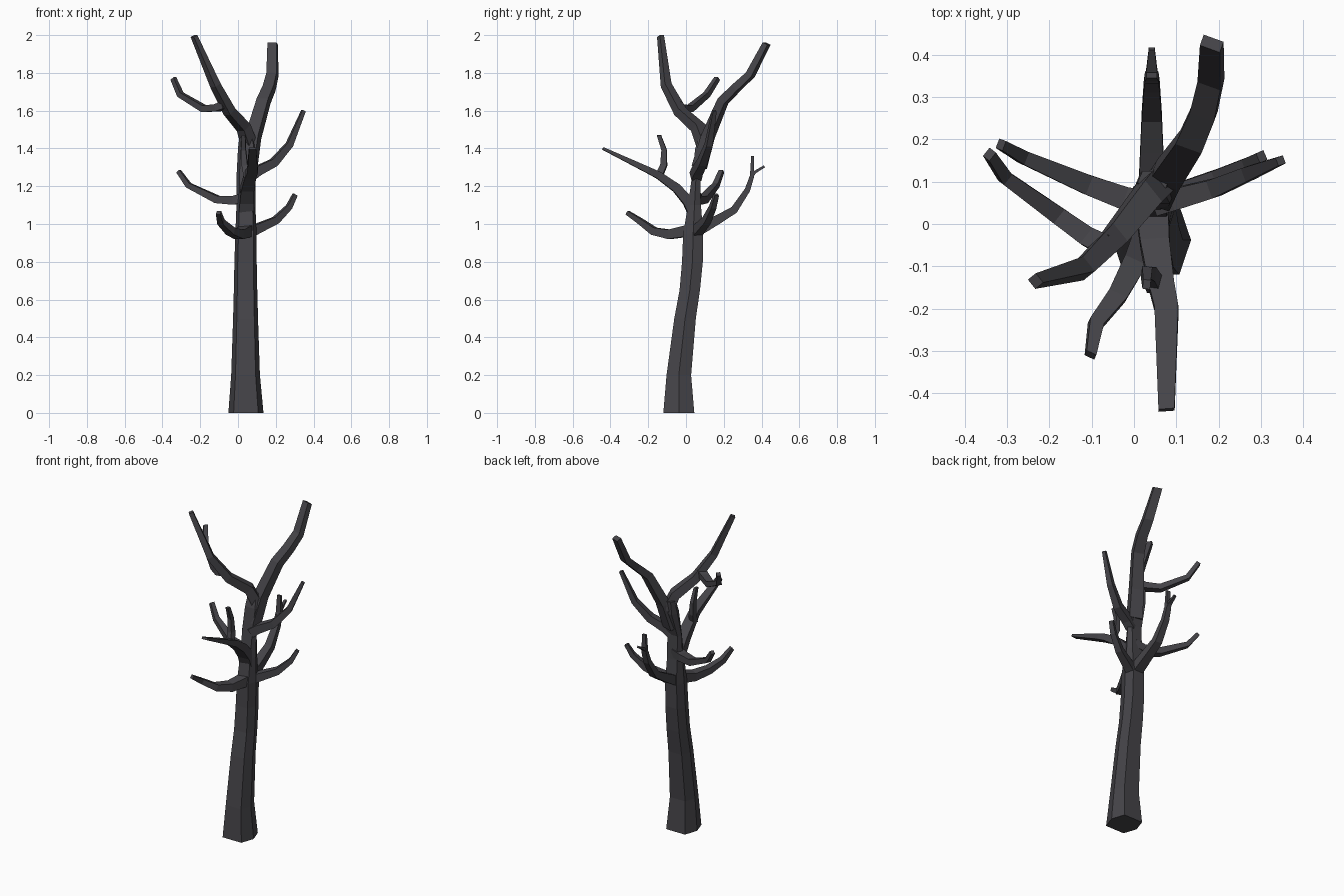
import bpy, bmesh
from mathutils import Vector

bark = bpy.data.materials.new("dark_bark")
bark.diffuse_color = (0.06, 0.058, 0.066, 1)


def loft(name, rings):
    """Skin a list of equal-length rings, cap both ends, flat faces."""
    bm = bmesh.new()
    loops = [[bm.verts.new(p) for p in r] for r in rings]
    n = len(loops[0])
    for a, b in zip(loops, loops[1:]):
        for i in range(n):
            j = (i + 1) % n
            bm.faces.new((a[i], a[j], b[j], b[i]))
    bm.faces.new(loops[0][::-1])
    bm.faces.new(loops[-1])
    bmesh.ops.recalc_face_normals(bm, faces=bm.faces)
    me = bpy.data.meshes.new(name)
    bm.to_mesh(me)
    bm.free()
    me.materials.append(bark)
    ob = bpy.data.objects.new(name, me)
    bpy.context.collection.objects.link(ob)


def branch(name, pts, size0, size1):
    """Four-sided limb along pts, (width, thickness) tapering size0 -> size1."""
    pts = [Vector(p) for p in pts]
    chord = pts[-1] - pts[0]
    side = Vector((chord.y, -chord.x, 0)).normalized()
    lens = [0]
    for a, b in zip(pts, pts[1:]):
        lens.append(lens[-1] + (b - a).length)
    rings = []
    for i, p in enumerate(pts):
        t = Vector()
        if i > 0:
            t += (p - pts[i - 1]).normalized()
        if i < len(pts) - 1:
            t += (pts[i + 1] - p).normalized()
        nrm = side.cross(t).normalized()
        f = lens[i] / lens[-1]
        w, h = [(a + (b - a) * f) / 2 for a, b in zip(size0, size1)]
        rings.append([p + side * (w * u) + nrm * (h * v)
                      for u, v in ((1, 1), (-1, 1), (-1, -1), (1, -1))])
    loft(name, rings)


# Trunk: six-sided rings (z, centre x, centre y, half width, half depth)
trunk = [(0, .042, -.038, .093, .082), (.2, .04, -.038, .076, .065),
         (.5, .04, -.005, .066, .057), (.65, .04, .02, .062, .054),
         (.8, .04, .034, .059, .055), (.95, .042, .038, .056, .053),
         (1.1, .042, .045, .05, .034), (1.25, .042, .053, .05, .022),
         (1.4, .05, .085, .05, .036), (1.48, .045, .1, .036, .025)]
hexagon = [(1, 0), (.7, 1), (-.7, 1), (-1, 0), (-.7, -1), (.7, -1)]
loft("trunk", [[(cx + rx * u, cy + ry * v, z) for u, v in hexagon]
               for z, cx, cy, rx, ry in trunk])

# Crown fork
branch("right_limb", [(.055, .07, 1.3), (.08, .115, 1.46), (.135, .195, 1.65),
                      (.165, .265, 1.72), (.182, .34, 1.79), (.184, .427, 1.955)],
       (.08, .06), (.05, .03))
branch("left_limb", [(.06, .1, 1.42), (.03, .065, 1.51), (-.045, -.03, 1.595),
                     (-.12, -.105, 1.735), (-.233, -.135, 1.995)],
       (.07, .06), (.028, .026))
branch("left_limb_twig", [(-.07, -.05, 1.63), (-.11, -.03, 1.615), (-.18, .02, 1.61),
                          (-.305, .11, 1.685), (-.342, .165, 1.77)],
       (.05, .04), (.025, .024))

# Side branches
branch("upper_right_branch", [(.06, .05, 1.25), (.1, .06, 1.28), (.19, .085, 1.325),
                              (.272, .12, 1.42), (.347, .15, 1.6)],
       (.055, .055), (.02, .02))
branch("lower_right_branch", [(.05, .05, .95), (.1, .07, .975), (.2, .11, 1.02),
                              (.27, .142, 1.09), (.302, .16, 1.155)],
       (.055, .055), (.024, .022))
branch("left_branch", [(.04, .05, 1.14), (-.02, .06, 1.125), (-.11, .093, 1.13),
                       (-.262, .158, 1.205), (-.315, .188, 1.28)],
       (.06, .05), (.024, .022))

# Front branches
branch("front_left_branch", [(.05, .02, .965), (.005, -.085, .945), (-.04, -.17, .962),
                             (-.09, -.235, 1.01), (-.103, -.31, 1.06)],
       (.07, .06), (.025, .022))
branch("front_branch", [(.042, .04, 1.06), (.045, .01, 1.12), (.05, -.05, 1.19),
                        (.065, -.145, 1.258), (.077, -.2, 1.285), (.077, -.44, 1.4)],
       (.08, .06), (.038, .014))
branch("front_twig", [(.05, -.145, 1.25), (.036, -.118, 1.31),
                      (.03, -.115, 1.39), (.03, -.143, 1.47)],
       (.04, .036), (.022, .018))

# Back branch with its small twig
branch("back_branch", [(.042, .05, .96), (.042, .1, .985), (.042, .18, 1.03),
                       (.042, .255, 1.075), (.042, .325, 1.18),
                       (.042, .35, 1.255), (.042, .352, 1.36)],
       (.065, .06), (.024, .014))
branch("back_twig", [(.042, .34, 1.24), (.042, .365, 1.275), (.042, .415, 1.305)],
       (.034, .018), (.014, .012))
